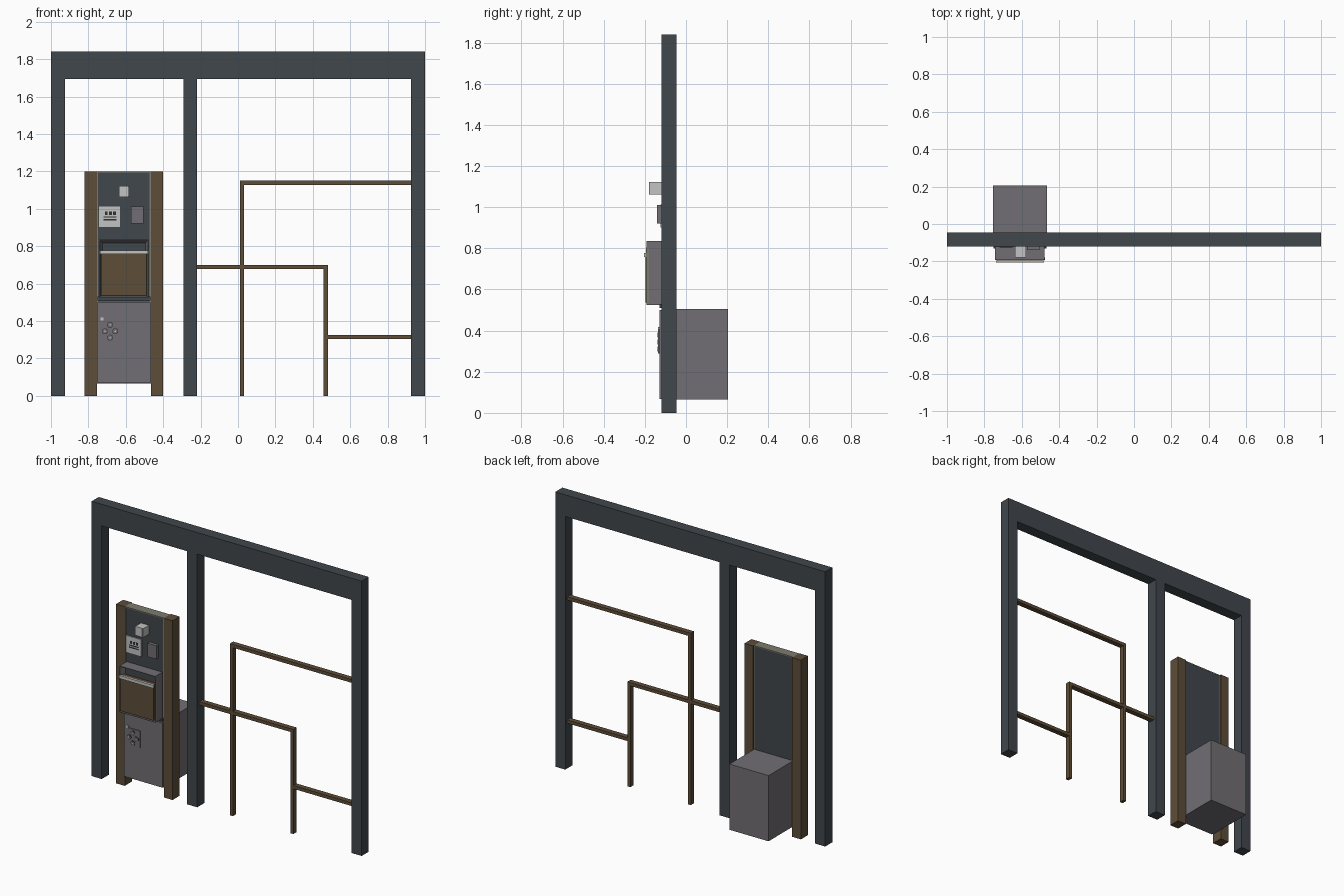
import bpy, bmesh
from mathutils import Matrix, Vector

if "Cube" in bpy.data.objects:
    bpy.data.objects.remove(bpy.data.objects["Cube"])


def material(name, rgb):
    m = bpy.data.materials.new(name)
    m.use_nodes = True
    m.diffuse_color = (*rgb, 1)
    m.node_tree.nodes["Principled BSDF"].inputs["Base Color"].default_value = (*rgb, 1)
    return m


slate = material("slate", (0.052, 0.063, 0.072))
brown = material("brown", (0.11, 0.074, 0.04))
grey = material("grey", (0.165, 0.158, 0.172))
olive = material("olive", (0.2, 0.2, 0.16))
light = material("light grey", (0.54, 0.55, 0.55))
black = material("near black", (0.03, 0.03, 0.032))


def finish(name, bm, *mats):
    mesh = bpy.data.meshes.new(name)
    bm.to_mesh(mesh)
    bm.free()
    for m in mats:
        mesh.materials.append(m)
    ob = bpy.data.objects.new(name, mesh)
    bpy.context.collection.objects.link(ob)
    return ob


def box_mesh(x, y, z):
    bm = bmesh.new()
    size = Vector((x[1] - x[0], y[1] - y[0], z[1] - z[0]))
    mid = Vector((sum(x), sum(y), sum(z))) / 2
    bmesh.ops.create_cube(bm, size=1, matrix=Matrix.Translation(mid) @ Matrix.Diagonal((*size, 1)))
    return bm


def box(name, x, y, z, mat):
    return finish(name, box_mesh(x, y, z), mat)


def disc(name, x, z, y, radius, depth, mat):
    bm = bmesh.new()
    turn = Matrix.Translation((x, y, z)) @ Matrix.Rotation(1.5708, 4, "X")
    bmesh.ops.create_cone(bm, cap_ends=True, segments=20, radius1=radius, radius2=radius,
                          depth=depth, matrix=turn)
    return finish(name, bm, mat)


# Main frame
FRAME = (-0.12, -0.045)
for side, x in (("right", -1), ("middle", -0.292), ("left", 0.926)):
    box(side + "_frame_post", (x, x + 0.074), FRAME, (0, 1.695), slate)
box("top_beam", (-1, 1), FRAME, (1.695, 1.84), slate)

# Stepped rails
RAIL = (-0.1, -0.065)
T = 0.022
box("tall_rail_post", (0.01, 0.01 + T), RAIL, (0, 1.15), brown)
box("high_rail", (0.01 + T, 0.926), RAIL, (1.15 - T, 1.15), brown)
box("short_rail_post", (0.458, 0.458 + T), RAIL, (0, 0.7), brown)
box("middle_rail", (-0.218, 0.458), RAIL, (0.7 - T, 0.7), brown)
box("low_rail", (0.458 + T, 0.926), RAIL, (0.303, 0.303 + T), brown)

# Station posts and upper panel with trim
for side, x in (("right", -0.82), ("left", -0.466)):
    box(side + "_station_post", (x, x + 0.065), FRAME, (0, 1.2), brown)
box("station_panel", (-0.748, -0.472), (-0.118, -0.055), (0.505, 1.194), slate)
box("panel_top_trim", (-0.755, -0.466), (-0.118, -0.054), (1.194, 1.2), olive)
for side, x in (("right", -0.755), ("left", -0.472)):
    box(side + "_panel_trim", (x, x + 0.006), (-0.118, -0.054), (0.505, 1.194), olive)

# Rear cabinet and its front plate
box("cabinet", (-0.755, -0.466), (-0.12, 0.205), (0.065, 0.505), grey)
box("cabinet_front", (-0.752, -0.469), (-0.13, -0.12), (0.068, 0.5), grey)

# Round controls on a square plate
box("control_plate", (-0.735, -0.632), (-0.135, -0.13), (0.29, 0.405), grey)
for i, (dx, dz) in enumerate(((0, 1), (-1, 0), (1, 0), (0, -1))):
    cx, cz = -0.684 + dx * 0.028, 0.345 + dz * 0.034
    disc(f"control_ring_{i}", cx, cz, -0.1355, 0.016, 0.003, black)
    disc(f"control_button_{i}", cx, cz, -0.1365, 0.013, 0.004, grey)
    disc(f"control_dot_{i}", cx, cz, -0.138, 0.004, 0.003, light)
box("control_tag", (-0.734, -0.718), (-0.136, -0.13), (0.402, 0.418), light)

# Hooded compartment with a recessed front
bm = box_mesh((-0.742, -0.478), (-0.193, -0.118), (0.525, 0.835))
bm.normal_update()
front = [f for f in bm.faces if f.normal.y < -0.9]
bmesh.ops.inset_region(bm, faces=front, thickness=0.005)
bmesh.ops.inset_region(bm, faces=front, thickness=0.02, depth=-0.035)
front[0].material_index = 1
finish("compartment", bm, grey, slate)
box("compartment_base", (-0.752, -0.468), (-0.128, -0.118), (0.51, 0.53), slate)

# Door, pull handle and side edging
box("door", (-0.732, -0.488), (-0.196, -0.165), (0.537, 0.775), brown)
box("door_handle", (-0.738, -0.482), (-0.205, -0.194), (0.757, 0.777), light)
for side, x in (("right", -0.744), ("left", -0.478)):
    box(side + "_door_edging", (x, x + 0.002), (-0.194, -0.179), (0.535, 0.805), olive)

# Devices on the upper panel
box("sensor_box", (-0.637, -0.578), (-0.178, -0.118), (1.062, 1.122), light)
box("sensor_edge", (-0.588, -0.578), (-0.18, -0.178), (1.062, 1.122), grey)
box("reader_box", (-0.572, -0.506), (-0.14, -0.118), (0.922, 1.012), grey)

# Notice plate with abstract dark marks
box("notice_plate", (-0.742, -0.63), (-0.124, -0.118), (0.902, 1.013), light)
for i, x in enumerate((-0.712, -0.69, -0.668)):
    box(f"notice_mark_{i}", (x, x + 0.015), (-0.126, -0.124), (0.966, 0.984), black)
for i, z in enumerate((0.952, 0.938)):
    box(f"notice_line_{i}", (-0.718, -0.65), (-0.126, -0.124), (z, z + 0.006), black)
